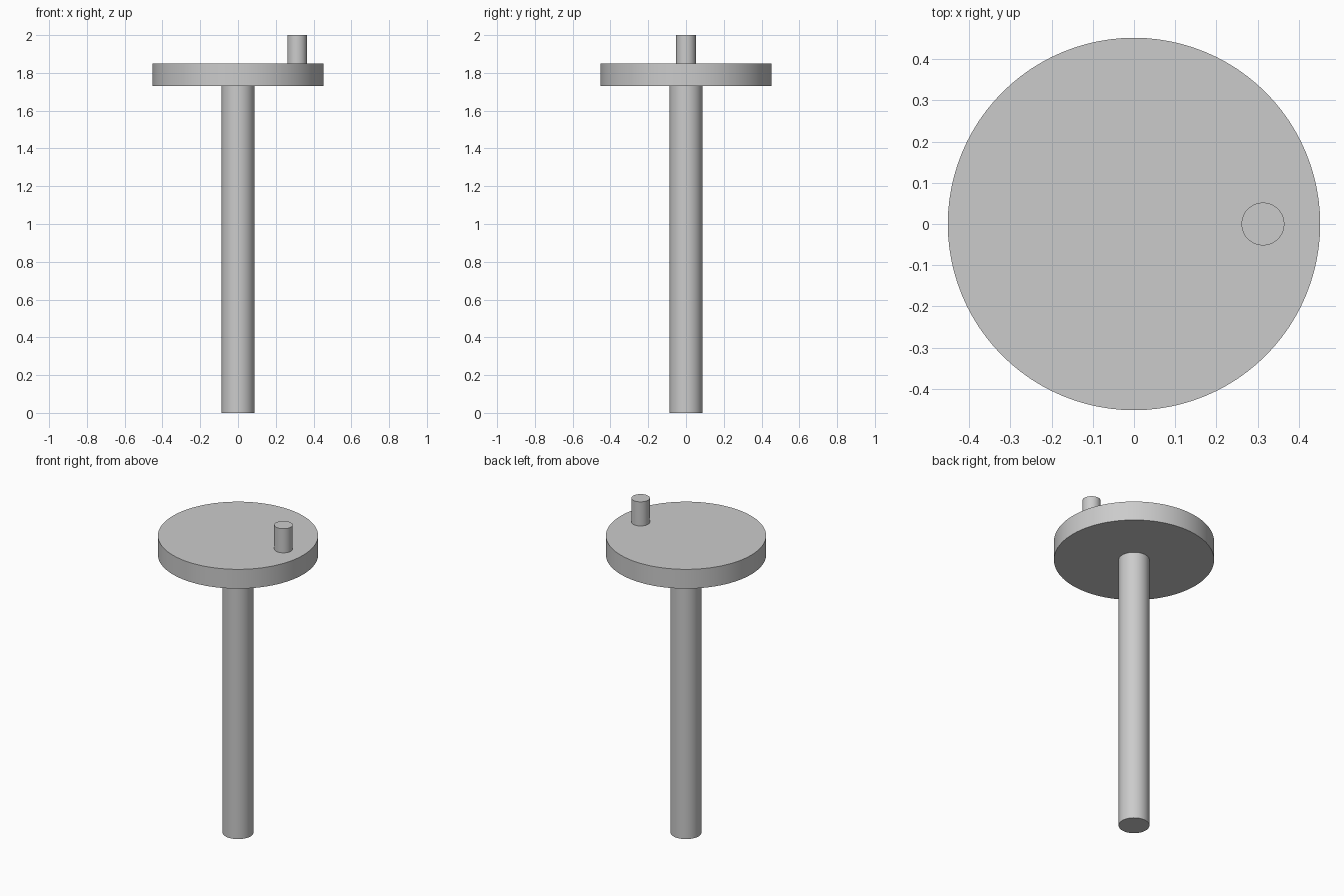
import bpy
import math

cube = bpy.data.objects.get("Cube")
if cube:
    bpy.data.objects.remove(cube, do_unlink=True)

# Single plain grey
GREY = (0.6, 0.6, 0.6, 1.0)
grey = bpy.data.materials.new("plain grey")
grey.use_nodes = True
grey.diffuse_color = GREY
for node in grey.node_tree.nodes:
    if node.type == "BSDF_PRINCIPLED":
        node.inputs["Base Color"].default_value = GREY


def cylinder(name, radius, bottom, top, x=0.0, sides=96):
    """Upright round bar between two heights, smooth with sharp rims."""
    bpy.ops.mesh.primitive_cylinder_add(
        vertices=sides, radius=radius, depth=top - bottom,
        location=(x, 0, (bottom + top) / 2))
    obj = bpy.context.object
    obj.name = obj.data.name = name
    obj.data.materials.append(grey)
    bpy.ops.object.shade_smooth_by_angle(angle=math.radians(30))
    return obj


# Long shaft, crank disc on top, off-centre pin on the model's left
cylinder("shaft", 0.087, 0.0, 1.73)
cylinder("crank_disc", 0.452, 1.73, 1.85)
cylinder("crank_pin", 0.052, 1.85, 2.0, x=0.313)
